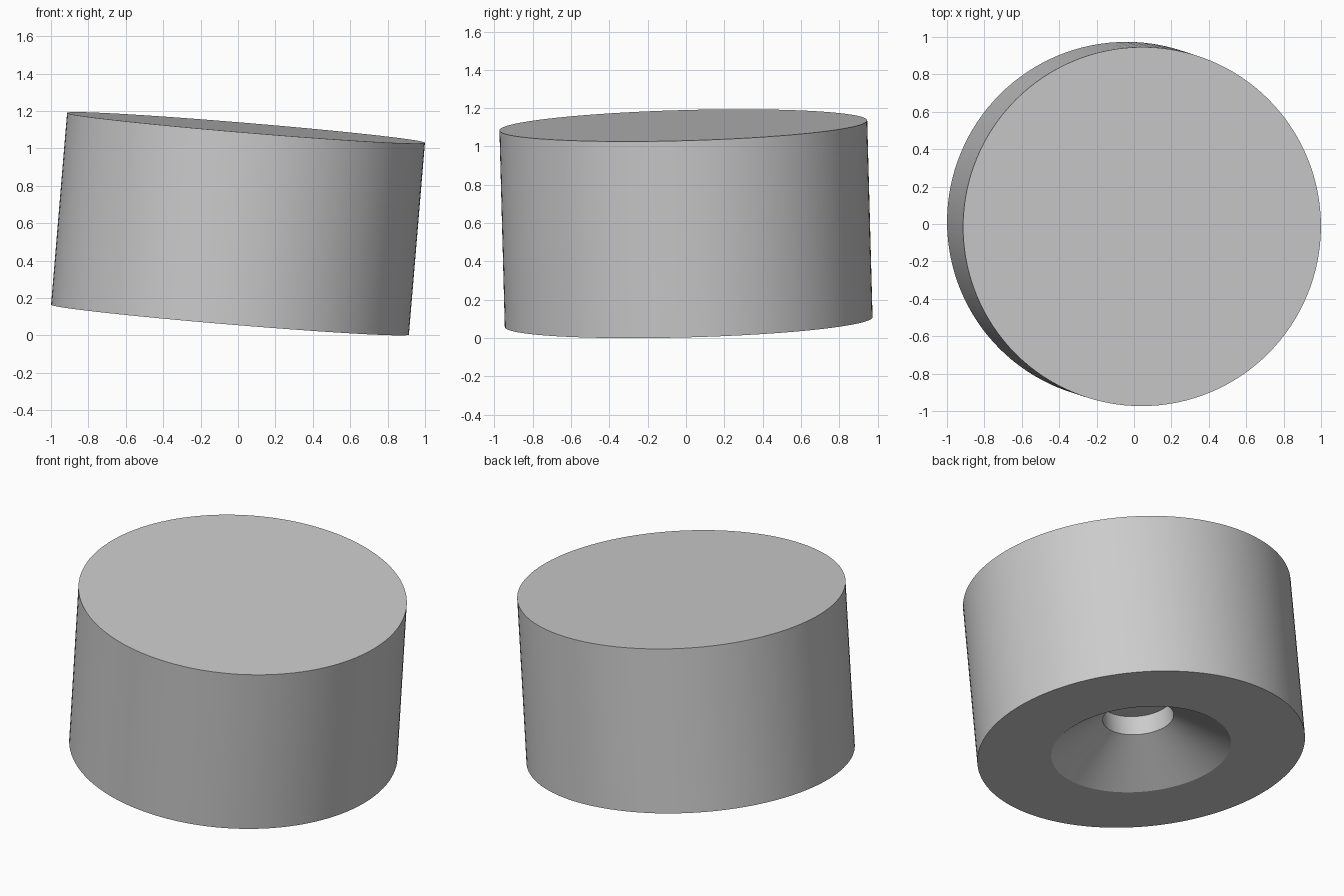
import bpy
import bmesh
import math
from mathutils import Vector, Matrix

if "Cube" in bpy.data.objects:
    bpy.data.objects.remove(bpy.data.objects["Cube"], do_unlink=True)

RADIUS, HEIGHT, SEGMENTS = 0.96, 1.03, 128
AXIS = Vector((0.086, -0.028, 1.03)).normalized()

# Plain grey material
grey = bpy.data.materials.new("plain_grey")
grey.use_nodes = True
colour = (0.6, 0.6, 0.6, 1)
grey.diffuse_color = colour
grey.node_tree.nodes["Principled BSDF"].inputs["Base Color"].default_value = colour

# Profile (radius, height): blind screw hole, countersink, base, wall, top
half = HEIGHT / 2
profile = [(0, 0.33 - half), (0.208, 0.33 - half), (0.208, 0.21 - half),
           (0.527, -half), (RADIUS, -half), (RADIUS, half), (0, half)]

# Turn the profile into a solid foot
bm = bmesh.new()
verts = [bm.verts.new((r, 0, z)) for r, z in profile]
edges = [bm.edges.new(pair) for pair in zip(verts, verts[1:])]
bmesh.ops.spin(bm, geom=verts + edges, cent=(0, 0, 0), axis=(0, 0, 1),
               angle=math.tau, steps=SEGMENTS, use_duplicate=False)
bmesh.ops.remove_doubles(bm, verts=bm.verts, dist=0.0001)
bmesh.ops.recalc_face_normals(bm, faces=bm.faces)

# Lean the foot along its axis and rest its lowest edge on the ground
tilt = Vector((0, 0, 1)).rotation_difference(AXIS).to_matrix().to_4x4()
bmesh.ops.transform(bm, matrix=tilt, verts=bm.verts)
lowest = min(v.co.z for v in bm.verts)
bmesh.ops.translate(bm, vec=(0, 0, -lowest), verts=bm.verts)

mesh = bpy.data.meshes.new("round_foot")
bm.to_mesh(mesh)
bm.free()
mesh.materials.append(grey)
foot = bpy.data.objects.new("round_foot", mesh)
bpy.context.collection.objects.link(foot)

# Smooth walls with sharp rims
bpy.ops.object.select_all(action="DESELECT")
foot.select_set(True)
bpy.context.view_layer.objects.active = foot
bpy.ops.object.shade_smooth_by_angle(angle=math.radians(25))
